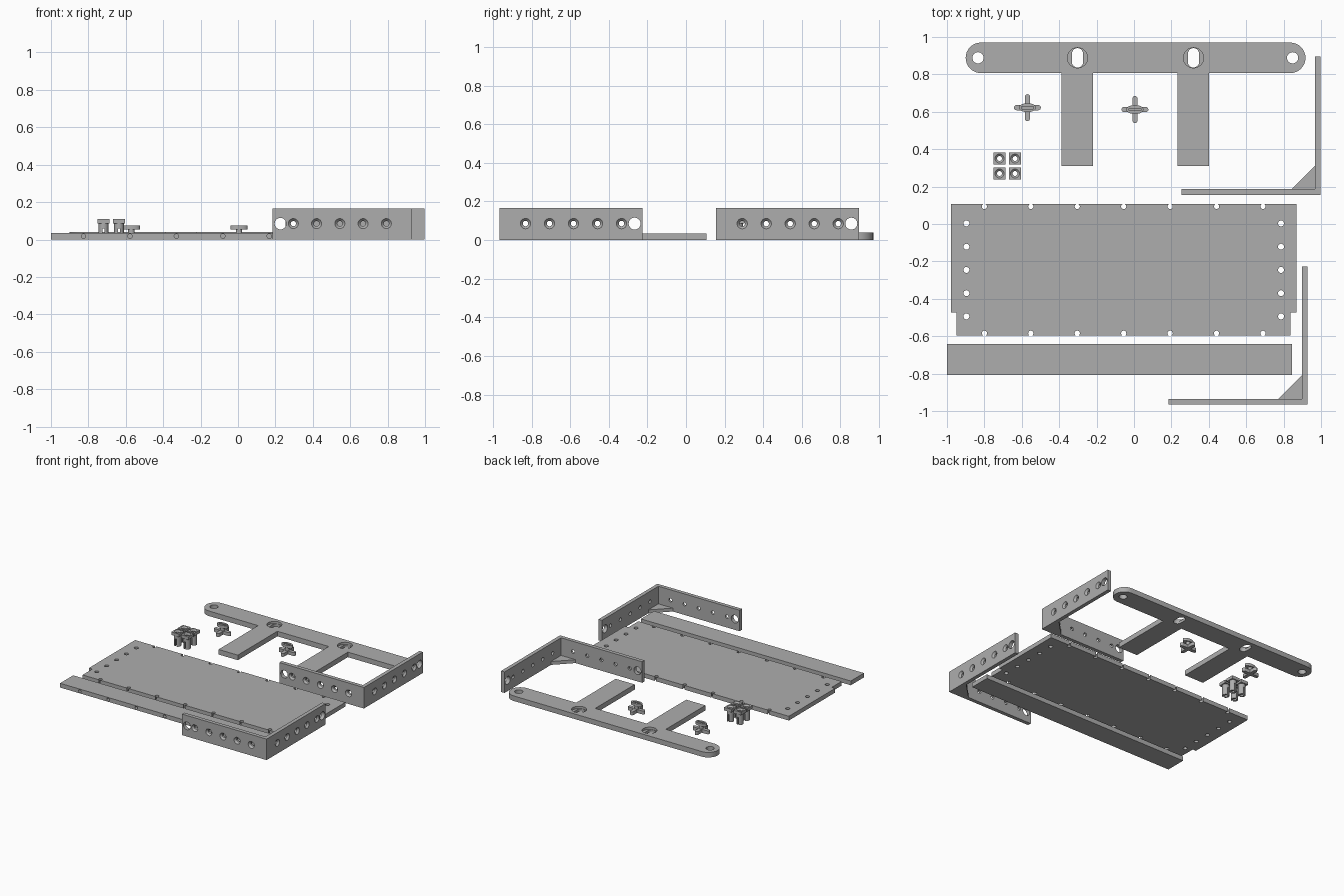
import bpy, bmesh, math
from mathutils import Vector

if "Cube" in bpy.data.objects:
    bpy.data.objects.remove(bpy.data.objects["Cube"])

grey = bpy.data.materials.new("plain grey")
grey.diffuse_color = (0.42, 0.42, 0.42, 1)
grey.use_nodes = True
grey.node_tree.nodes["Principled BSDF"].inputs["Base Color"].default_value = grey.diffuse_color


def prism(bm, pts, z0, z1):
    """Extrude a counter-clockwise outline from z0 to z1."""
    low = [bm.verts.new((x, y, z0)) for x, y in pts]
    high = [bm.verts.new((x, y, z1)) for x, y in pts]
    n = len(pts)
    bm.faces.new(low[::-1])
    bm.faces.new(high)
    for i in range(n):
        j = (i + 1) % n
        bm.faces.new((low[i], low[j], high[j], high[i]))


def rect(x0, y0, x1, y1):
    return [(x0, y0), (x1, y0), (x1, y1), (x0, y1)]


def arc(cx, cy, r, a0, a1, n=16, ry=None):
    ry = ry or r
    steps = [math.radians(a0 + (a1 - a0) * i / n) for i in range(n + 1)]
    return [(cx + r * math.cos(a), cy + ry * math.sin(a)) for a in steps]


def slot(cx, cy, rx, ry):
    """Upright slot with rounded ends."""
    d = ry - rx
    return arc(cx, cy + d, rx, 0, 180, 10) + arc(cx, cy - d, rx, 180, 360, 10)


def lathe(bm, pos, axis, rings, n=24):
    """Closed round solid; rings are (distance along axis, radius)."""
    q = Vector((0, 0, 1)).rotation_difference(Vector(axis))
    loops = []
    for d, r in rings:
        loops.append([bm.verts.new(Vector(pos) + q @ Vector(
            (r * math.cos(2 * math.pi * i / n), r * math.sin(2 * math.pi * i / n), d)))
            for i in range(n)])
    bm.faces.new(loops[0][::-1])
    bm.faces.new(loops[-1])
    for a, b in zip(loops, loops[1:]):
        for i in range(n):
            j = (i + 1) % n
            bm.faces.new((a[i], a[j], b[j], b[i]))


def to_object(name, bm):
    me = bpy.data.meshes.new(name)
    bm.to_mesh(me)
    bm.free()
    ob = bpy.data.objects.new(name, me)
    bpy.context.collection.objects.link(ob)
    return ob


def finish(name, body, cuts=None):
    """Cut the holes, set the material and the shading."""
    ob = to_object(name, body)
    ob.data.materials.append(grey)
    bpy.context.view_layer.objects.active = ob
    ob.select_set(True)
    if cuts:
        cutter = to_object(name + "_cutter", cuts)
        cutter.hide_render = True
        mod = ob.modifiers.new("holes", 'BOOLEAN')
        mod.operation, mod.solver, mod.object = 'DIFFERENCE', 'EXACT', cutter
        mod.use_self = True
        bpy.ops.object.modifier_apply(modifier=mod.name)
        bpy.data.objects.remove(cutter)
    bpy.ops.object.shade_smooth_by_angle(angle=math.radians(30))
    ob.select_set(False)


THROUGH = 0.3

# Base plate with holes along all four sides
b, c = bmesh.new(), bmesh.new()
prism(b, [(-0.949, -0.597), (0.837, -0.597), (0.837, -0.473), (0.869, -0.473),
          (0.869, 0.107), (-0.979, 0.107), (-0.979, -0.473), (-0.949, -0.473)], 0, 0.034)
for i in range(7):
    for y in (0.094, -0.584):
        lathe(c, (-0.8 + 0.2483 * i, y, -0.1), (0, 0, 1), [(0, 0.014), (THROUGH, 0.014)], 16)
for i in range(5):
    for x in (-0.896, 0.786):
        lathe(c, (x, 0.003 - 0.1243 * i, -0.1), (0, 0, 1), [(0, 0.016), (THROUGH, 0.016)], 16)
finish("base_plate", b, c)

# Front strip with blind holes in its front edge
b, c = bmesh.new(), bmesh.new()
prism(b, rect(-1, -0.806, 0.845, -0.641), 0, 0.034)
for i in range(7):
    lathe(c, (-0.826 + 0.2483 * i, -0.83, 0.018), (0, 1, 0), [(0, 0.012), (0.08, 0.012)], 16)
finish("front_strip", b, c)

# Rail with rounded ends, two arms, end holes and recessed slots
b, c = bmesh.new(), bmesh.new()
y0, y1, ym = 0.807, 0.97, 0.8885
r = (y1 - y0) / 2
outline = arc(-0.9 + r, ym, r, 90, 270)
for x0, x1 in ((-0.388, -0.219), (0.233, 0.401)):
    outline += [(x0, y0), (x0, 0.31), (x1, 0.31), (x1, y0)]
outline += arc(0.917 - r, ym, r, -90, 90)
prism(b, outline, 0, 0.04)
for x in (-0.834, 0.848):
    lathe(c, (x, ym, -0.1), (0, 0, 1), [(0, 0.03), (THROUGH, 0.03)])
ob_cuts = bmesh.new()
for x in (-0.302, 0.318):
    prism(c, slot(x, ym, 0.03, 0.052), -0.1, 0.1)
    lathe(c, (x, ym, 0.022), (0, 0, 1), [(0, 0.054), (0.1, 0.054)], 32)
ob_cuts.free()
finish("rail", b, c)


def bracket(name, cx, cy):
    """Corner bracket; cx, cy is the outer corner."""
    t, h, zc = 0.03, 0.167, 0.085
    lx, ly, g = 0.743, 0.74, 0.127
    b, c = bmesh.new(), bmesh.new()
    prism(b, [(cx - lx, cy), (cx, cy), (cx, cy + ly), (cx - t, cy + ly),
              (cx - t, cy + t), (cx - lx, cy + t)], 0, h)
    # countersunk screw holes in both arms
    sink = [(-0.01, 0.034), (0, 0.027), (0.014, 0.014), (0.06, 0.014)]
    for i in range(5):
        d = 0.135 + 0.1243 * i
        lathe(c, (cx - d, cy, zc), (0, 1, 0), sink)
        lathe(c, (cx, cy + d, zc), (-1, 0, 0), sink)
    # large hole near the end of each arm
    wide = [(-0.01, 0.031), (0.06, 0.031)]
    lathe(c, (cx - 0.701, cy, zc), (0, 1, 0), wide)
    lathe(c, (cx, cy + 0.7, zc), (-1, 0, 0), wide)
    finish(name, b, c)
    # gusset low in the inner corner
    b = bmesh.new()
    prism(b, [(cx - t - g, cy + t), (cx - t, cy + t), (cx - t, cy + t + g)], 0, 0.027)
    finish(name + "_gusset", b)


bracket("rear_bracket", 0.998, 0.156)
bracket("front_bracket", 0.928, -0.966)

# Turn locks: cross handle, stem and oval head with a slot
for k, (x, y) in enumerate(((-0.57, 0.622), (0.005, 0.612))):
    b = bmesh.new()
    w, a = 0.014, 0.072
    cross = []
    for q in range(4):
        for px, py in [(w, -w)] + arc(a - w, 0, w, -90, 90, 8):
            ca, sa = round(math.cos(q * math.pi / 2)), round(math.sin(q * math.pi / 2))
            cross.append((x + px * ca - py * sa, y + px * sa + py * ca))
    prism(b, cross, 0, 0.027)
    lathe(b, (x, y, 0), (0, 0, 1), [(0.02, 0.017), (0.06, 0.017)])
    finish(f"turn_lock_handle_{k + 1}", b)
    b, c = bmesh.new(), bmesh.new()
    prism(b, arc(x, y, 0.046, 0, 348.75, 31, 0.024), 0.053, 0.075)
    prism(c, rect(x - 0.032, y - 0.006, x + 0.032, y + 0.006), 0.066, 0.1)
    finish(f"turn_lock_head_{k + 1}", b, c)

# Four split pegs with square heads
for i, x in enumerate((-0.719, -0.636)):
    for j, y in enumerate((0.35, 0.27)):
        b, c = bmesh.new(), bmesh.new()
        prism(b, rect(x - 0.033, y - 0.033, x + 0.033, y + 0.033), 0.086, 0.11)
        lathe(c, (x, y, 0), (0, 0, 1), [(0.05, 0.013), (0.1, 0.013), (0.11, 0.024), (0.13, 0.044)])
        finish(f"peg_head_{i}{j}", b, c)
        b, c = bmesh.new(), bmesh.new()
        lathe(b, (x, y, 0), (0, 0, 1), [(0, 0.026), (0.086, 0.026)])
        lathe(c, (x, y, 0), (0, 0, 1), [(-0.1, 0.013), (0.2, 0.013)])
        prism(c, rect(x - 0.005, y - 0.04, x + 0.005, y + 0.04), -0.05, 0.06)
        finish(f"peg_stem_{i}{j}", b, c)
